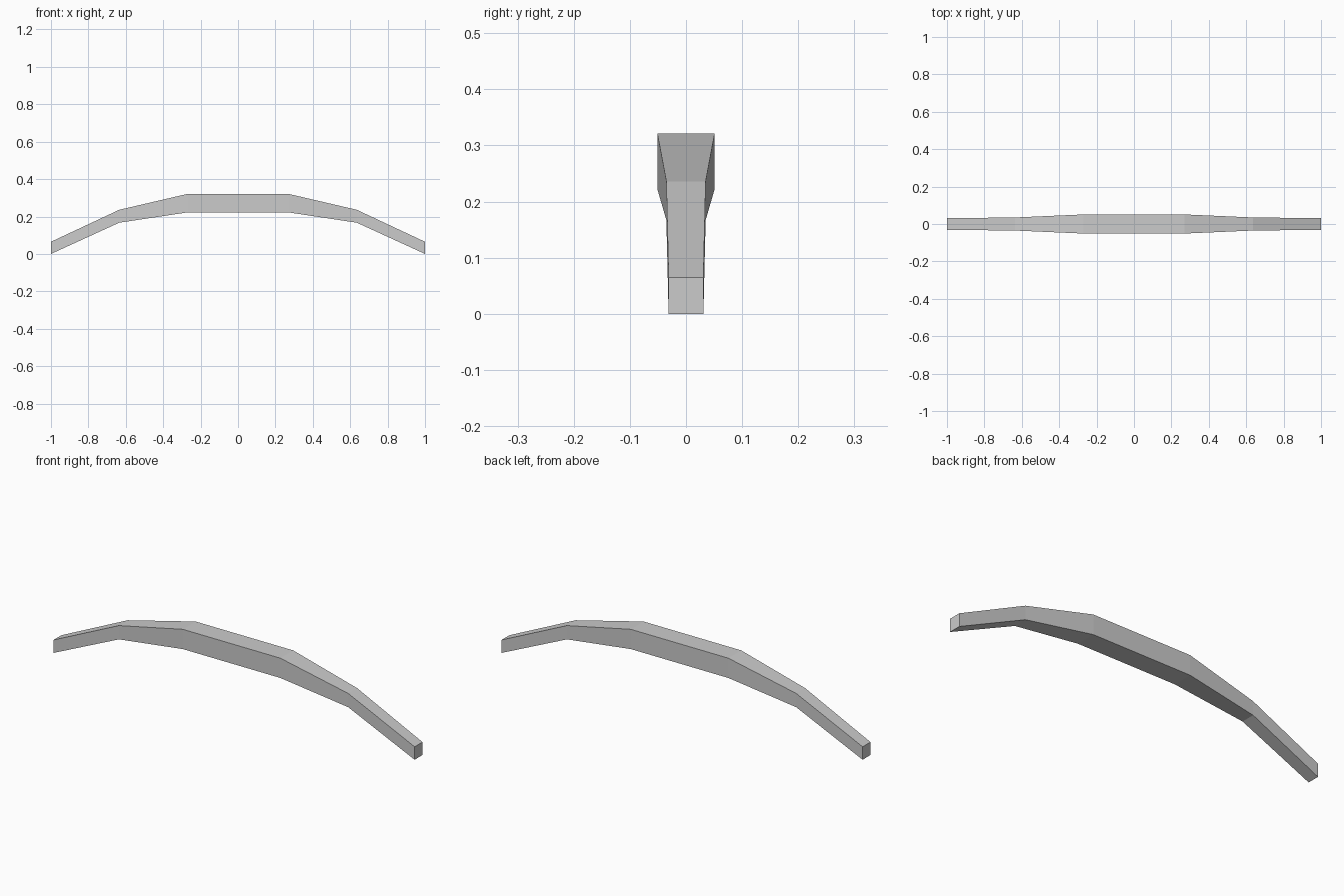
import bpy
import bmesh

cube = bpy.data.objects.get("Cube")
if cube:
    bpy.data.objects.remove(cube, do_unlink=True)

# Plain grey material
grey = bpy.data.materials.new("light_grey")
grey.use_nodes = True
color = (0.6, 0.6, 0.6, 1.0)
grey.diffuse_color = color
grey.node_tree.nodes["Principled BSDF"].inputs["Base Color"].default_value = color

# Half-bar stations from middle to tip: x, bottom z, top z, half depth
half = [(0.27, 0.222, 0.321, 0.051),
        (0.635, 0.167, 0.236, 0.035),
        (1.0, 0.0, 0.065, 0.031)]
stations = [(-x, b, t, d) for x, b, t, d in reversed(half)] + half

# Arched bar: rectangular sections bridged along x
bm = bmesh.new()
rings = []
for x, bottom, top, d in stations:
    corners = ((-d, bottom), (d, bottom), (d, top), (-d, top))
    rings.append([bm.verts.new((x, y, z)) for y, z in corners])

for a, b in zip(rings, rings[1:]):
    for i in range(4):
        j = (i + 1) % 4
        bm.faces.new((a[i], a[j], b[j], b[i]))

# End caps
bm.faces.new(rings[0])
bm.faces.new(rings[-1])
bmesh.ops.recalc_face_normals(bm, faces=bm.faces)

mesh = bpy.data.meshes.new("arched_bar")
bm.to_mesh(mesh)
bm.free()
mesh.materials.append(grey)
bar = bpy.data.objects.new("arched_bar", mesh)
bpy.context.collection.objects.link(bar)
